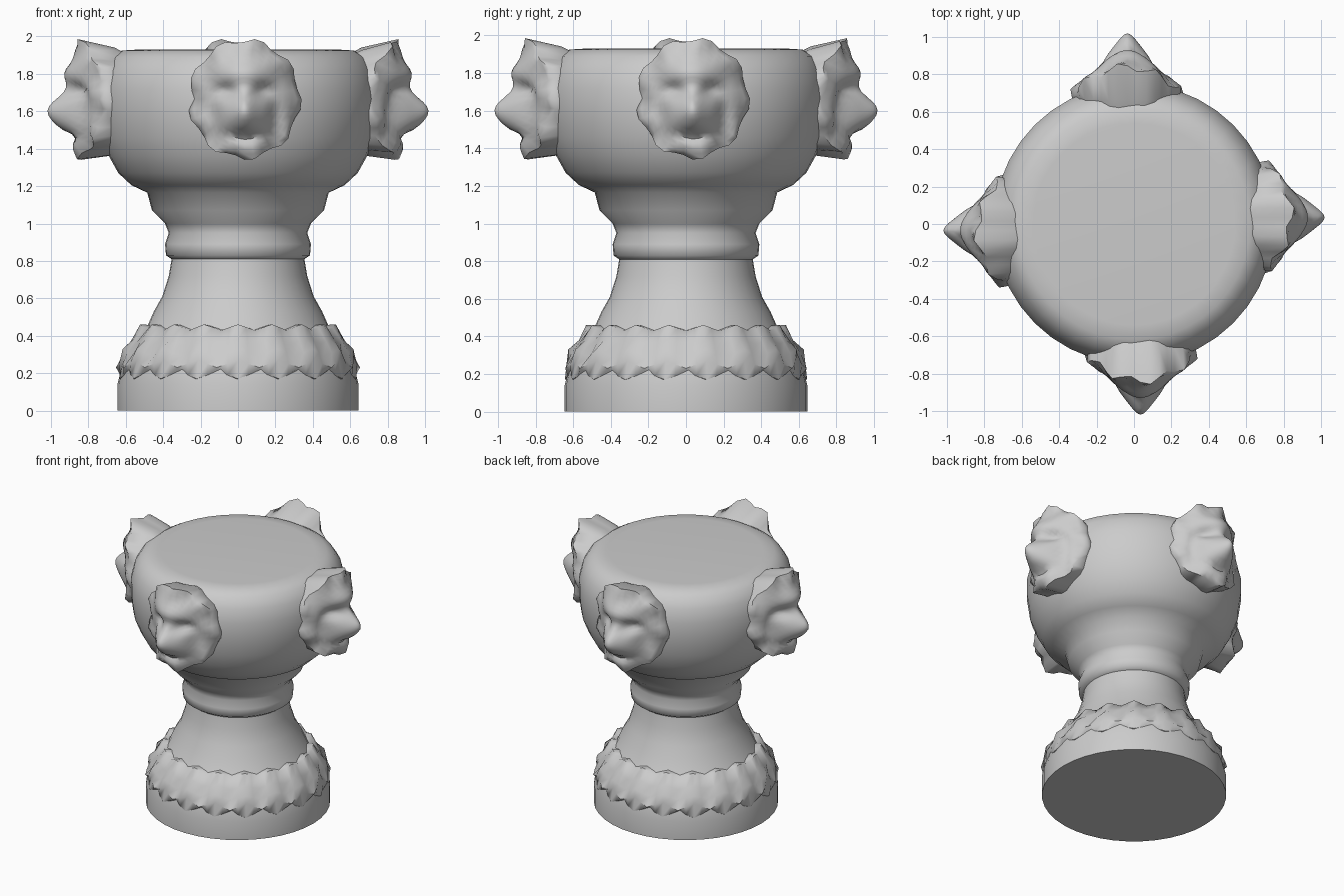
import bpy, bmesh, math
from math import sin, cos, pi, exp
from mathutils import Matrix

cube = bpy.data.objects.get("Cube")
if cube:
    bpy.data.objects.remove(cube)

stone = bpy.data.materials.new("grey stone")
stone.use_nodes = True
colour = (0.6, 0.6, 0.6, 1)
stone.diffuse_color = colour
stone.node_tree.nodes["Principled BSDF"].inputs["Base Color"].default_value = colour


def rings_object(name, rings, angle, cap_start=False, cap_end=False):
    """Bridge closed loops of equal length into one smooth object."""
    bm = bmesh.new()
    loops = [[bm.verts.new(p) for p in ring] for ring in rings]
    n = len(loops[0])
    for a, b in zip(loops, loops[1:]):
        for i in range(n):
            j = (i + 1) % n
            bm.faces.new((a[i], a[j], b[j], b[i]))
    if cap_start:
        bm.faces.new(loops[0][::-1])
    if cap_end:
        bm.faces.new(loops[-1])
    bmesh.ops.recalc_face_normals(bm, faces=bm.faces)
    mesh = bpy.data.meshes.new(name)
    bm.to_mesh(mesh)
    bm.free()
    mesh.materials.append(stone)
    ob = bpy.data.objects.new(name, mesh)
    bpy.context.collection.objects.link(ob)
    bpy.ops.object.select_all(action="DESELECT")
    ob.select_set(True)
    bpy.context.view_layer.objects.active = ob
    bpy.ops.object.shade_smooth_by_angle(angle=math.radians(angle))
    return ob


def circle(r, z, n):
    return [(r * cos(2 * pi * i / n), r * sin(2 * pi * i / n), z) for i in range(n)]


# Turned body: foot, stem, collar and closed bowl
profile = [(.645, 0), (.645, .14), (.63, .2), (.615, .27), (.56, .35), (.49, .44),
           (.45, .53), (.405, .61), (.37, .72), (.355, .81), (.385, .83), (.39, .89),
           (.37, .95), (.39, 1.0), (.46, 1.07), (.485, 1.165), (.57, 1.205),
           (.64, 1.27), (.69, 1.36), (.73, 1.46), (.75, 1.6), (.75, 1.72),
           (.725, 1.82), (.68, 1.89), (.62, 1.925), (.54, 1.93)]
rings_object("urn_body", [circle(r, z, 40) for r, z in profile], 60, True, True)

# Carved leaf band: pointed leaves above, zigzag relief below
LEAVES, STEPS = 18, 4
band = [(.60, .17, 0, 0), (.632, .19, .012, -.02), (.638, .25, -.014, .02),
        (.612, .31, .014, .02), (.575, .37, -.006, .01), (.525, .445, .006, .016),
        (.47, .445, 0, .012)]


def leaf_ring(r, z, swell, lift):
    pts = []
    for i in range(LEAVES * STEPS):
        a = 2 * pi * i / (LEAVES * STEPS)
        wave = cos(a * LEAVES)
        pts.append(((r + swell * wave) * sin(a), -(r + swell * wave) * cos(a), z + lift * wave))
    return pts


rings_object("leaf_band", [leaf_ring(*row) for row in band], 50)


# Lion heads: relief over a round outline, facing -y
def bump(u, v, cu, cv, su, sv):
    return exp(-((u - cu) / su) ** 2 - ((v - cv) / sv) ** 2)


def relief(u, v, rho, a):
    """Distance of the carved surface from the urn axis."""
    d = .90 - .20 * rho ** 2 * cos(a) ** 2 - .06 * rho ** 2 * sin(a) ** 2
    d += .10 * bump(u, v, 0, -.09, .11, .10)                     # muzzle
    d += .035 * bump(u, v, 0, -.03, .05, .07)                    # nose
    d += .04 * bump(u, v, 0, .14, .13, .06)                      # brow
    d -= .04 * bump(u, v, 0, -.20, .09, .025)                    # mouth
    d += .03 * bump(u, v, 0, -.27, .07, .04)                     # chin
    for side in (-1, 1):
        d -= .055 * bump(u, v, side * .105, .045, .055, .04)     # eye
        d -= .04 * bump(u, v, side * .17, -.08, .04, .13)        # cheek hollow
    mane = max(0, rho - .6) / .4
    return d + mane * .022 * cos(9 * a + 6 * rho)


def head_rings():
    n, rings = 36, []
    radii = [.04, .12, .2, .28, .36, .44, .52, .6, .68, .76, .84, .92, 1]
    for rho in radii:
        ring = []
        for i in range(n):
            a = 2 * pi * i / n
            tuft = 1 + .045 * rho ** 4 * cos(9 * a + .7)
            u, v = .295 * rho * tuft * cos(a), .315 * rho * tuft * sin(a)
            ring.append((u + .035, -relief(u, v, rho, a), 1.665 + v))
        rings.append(ring)
    # Mane edge turns back into the bowl
    for scale, depth in ((.98, .67), (.80, .56)):
        ring = []
        for i in range(n):
            a = 2 * pi * i / n
            wobble = 1 + .03 * cos(9 * a + .7)
            ring.append((.295 * scale * wobble * cos(a) + .035,
                         -depth + .05 * sin(a) ** 2 * (scale - .8),
                         1.655 + .29 * scale * wobble * sin(a)))
        rings.append(ring)
    return rings


for k, name in enumerate(("front", "left", "back", "right")):
    head = rings_object(name + "_lion_head", head_rings(), 55, True, True)
    head.data.transform(Matrix.Rotation(k * pi / 2, 4, "Z"))
